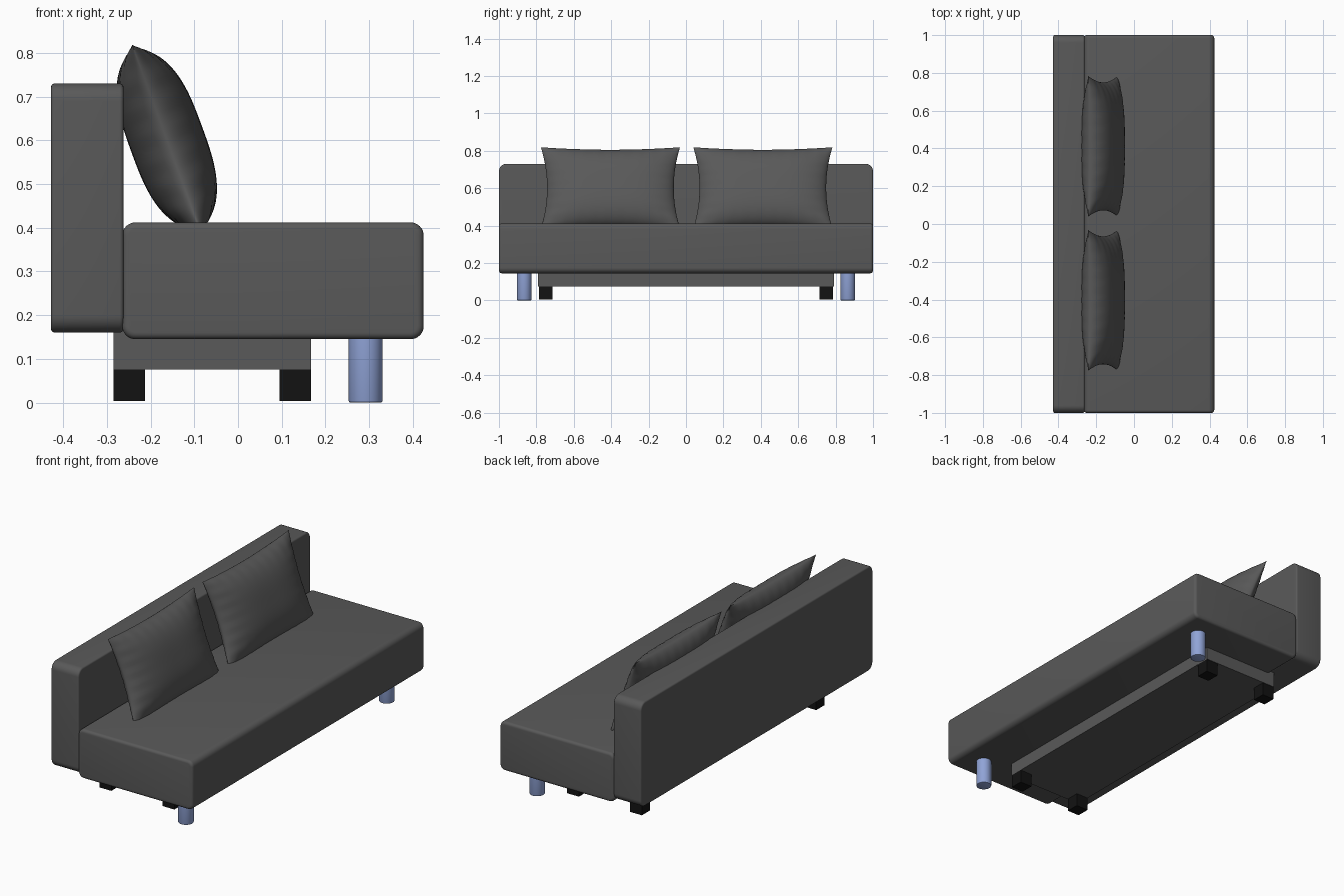
import bpy, bmesh, math
from mathutils import Vector

if "Cube" in bpy.data.objects:
    bpy.data.objects.remove(bpy.data.objects["Cube"])


def material(name, rgb):
    m = bpy.data.materials.new(name)
    m.diffuse_color = (*rgb, 1)
    m.use_nodes = True
    m.node_tree.nodes["Principled BSDF"].inputs["Base Color"].default_value = m.diffuse_color
    return m


FABRIC = material("dark_fabric", (0.1, 0.1, 0.1))
BLACK = material("black_plastic", (0.006, 0.006, 0.006))
BLUE = material("blue_metal", (0.28, 0.37, 0.68))


def finish(bm, name, mat, angle=40):
    bmesh.ops.recalc_face_normals(bm, faces=bm.faces)
    me = bpy.data.meshes.new(name)
    bm.to_mesh(me)
    bm.free()
    ob = bpy.data.objects.new(name, me)
    bpy.context.collection.objects.link(ob)
    me.materials.append(mat)
    bpy.ops.object.select_all(action='DESELECT')
    ob.select_set(True)
    bpy.context.view_layer.objects.active = ob
    bpy.ops.object.shade_smooth_by_angle(angle=math.radians(angle))
    return ob


def bevel(bm, edges, r, seg):
    bmesh.ops.bevel(bm, geom=edges, offset=r, offset_type='OFFSET',
                    segments=seg, profile=0.5, affect='EDGES')


def box(name, lo, hi, mat, axis=0, r_long=0, r_cap=0):
    """Box whose edges along `axis` get r_long and whose end outlines get r_cap."""
    lo, hi = Vector(lo), Vector(hi)
    bm = bmesh.new()
    bmesh.ops.create_cube(bm, size=1)
    for v in bm.verts:
        v.co = (lo + hi) / 2 + v.co * (hi - lo)
    if r_long:
        bevel(bm, [e for e in bm.edges
                   if abs(e.verts[0].co[axis] - e.verts[1].co[axis]) > 1e-4], r_long, 8)
    if r_cap:
        bevel(bm, [e for e in bm.edges
                   if abs(e.verts[0].co[axis] - e.verts[1].co[axis]) < 1e-4], r_cap, 5)
    return finish(bm, name, mat)


def cushion(name, yc):
    """Pillow: two bulged sheets sharing a seam, with pinched corners."""
    nu, nv = 56, 44
    hw, hl, thick = 0.372, 0.231, 0.086
    centre = Vector((-0.163, yc, 0.602))
    up = Vector((-0.343, 0, 0.939))
    out = Vector((0.939, 0, 0.343))
    bm = bmesh.new()
    for side in (1, -1):
        rows = []
        for i in range(nu + 1):
            u = math.sin((i / nu - 0.5) * math.pi)
            row = []
            for j in range(nv + 1):
                v = math.sin((j / nv - 0.5) * math.pi)
                y = hw * u * (1 - 0.09 * (1 - v * v))
                z = hl * v * (1 - 0.07 * (1 - u * u))
                h = (max(0, 1 - abs(u) ** 3) * max(0, 1 - abs(v) ** 3)) ** 0.6
                # gathered fabric close to the seam
                fold = math.sin(31 * u + 2 * v) * v ** 6 + math.sin(23 * v + u) * u ** 6
                h *= thick * (1 + 0.06 * fold)
                row.append(bm.verts.new(centre + Vector((0, y, 0)) + up * z + out * h * side))
            rows.append(row)
        for i in range(nu):
            for j in range(nv):
                bm.faces.new((rows[i][j], rows[i + 1][j], rows[i + 1][j + 1], rows[i][j + 1]))
    bmesh.ops.remove_doubles(bm, verts=bm.verts, dist=1e-5)
    return finish(bm, name, FABRIC, 60)


# Upholstered seat and backrest
box("seat", (-0.265, -1, 0.145), (0.425, 1, 0.412), FABRIC, 1, 0.03, 0.015)
box("backrest", (-0.428, -1, 0.16), (-0.262, 1, 0.73), FABRIC, 0, 0.04, 0.009)

# Base box under the seat
box("base", (-0.285, -0.79, 0.075), (0.167, 0.79, 0.165), FABRIC)

# Square feet and round front legs
for s, side in ((-1, "right"), (1, "left")):
    y0, y1 = sorted((s * 0.715, s * 0.787))
    for x, place in ((-0.285, "rear"), (0.095, "middle")):
        box(f"{place}_foot_{side}", (x, y0, 0.004), (x + 0.072, y1, 0.076), BLACK)
    bm = bmesh.new()
    bmesh.ops.create_cone(bm, cap_ends=True, segments=40, radius1=0.039, radius2=0.039, depth=0.16)
    bmesh.ops.translate(bm, verts=bm.verts, vec=(0.292, s * 0.865, 0.08))
    bevel(bm, [e for e in bm.edges if all(v.co.z < 0.01 for v in e.verts)], 0.004, 2)
    finish(bm, f"front_leg_{side}", BLUE)

# Loose cushions
cushion("cushion_left", 0.411)
cushion("cushion_right", -0.404)
